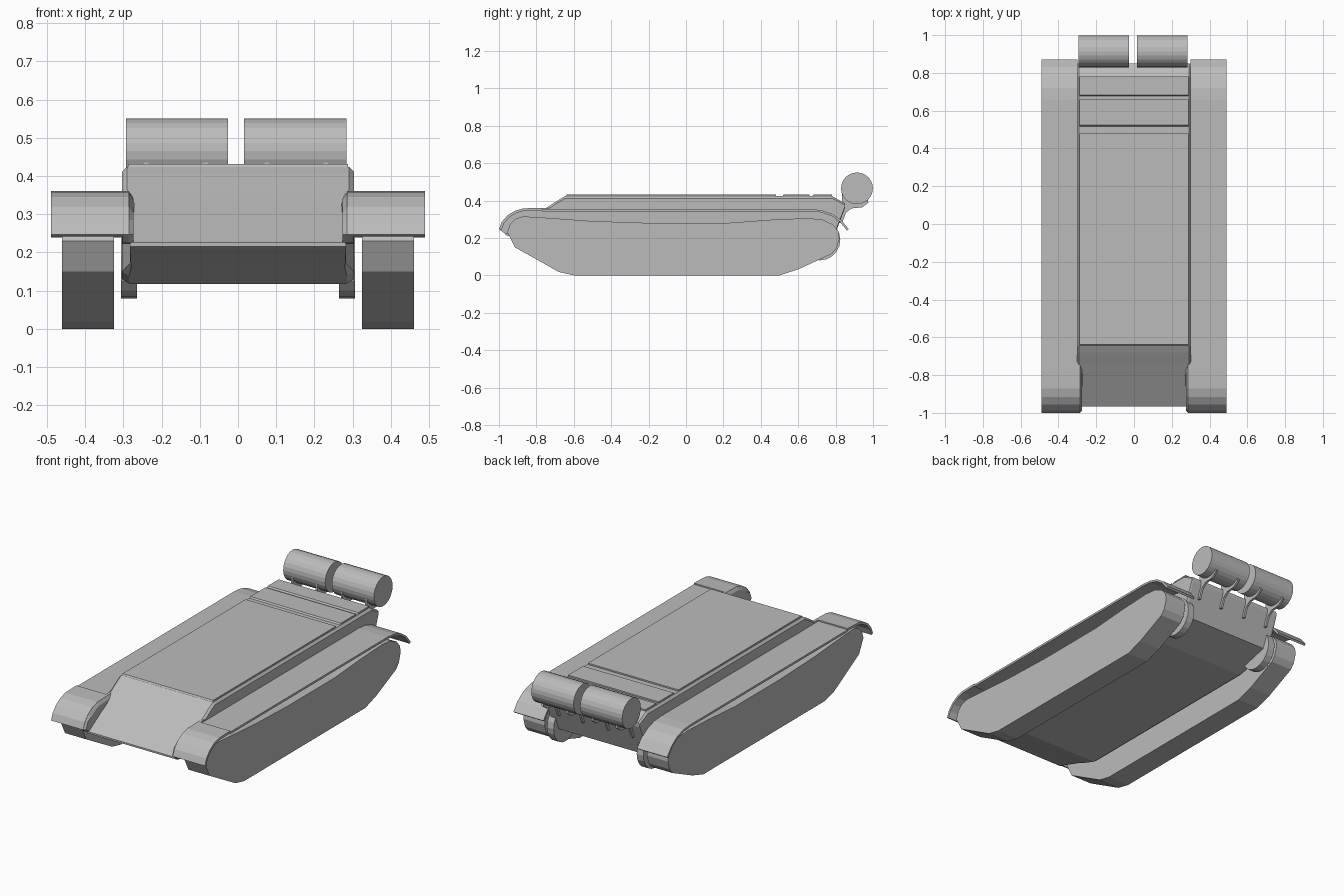
import bpy, bmesh, math

if "Cube" in bpy.data.objects:
    bpy.data.objects.remove(bpy.data.objects["Cube"])

paint = bpy.data.materials.new("plain grey")
paint.diffuse_color = (0.5, 0.5, 0.5, 1)
paint.use_nodes = True
paint.node_tree.nodes["Principled BSDF"].inputs["Base Color"].default_value = paint.diffuse_color


def finish(bm, name, smooth=None):
    bmesh.ops.recalc_face_normals(bm, faces=bm.faces[:])
    mesh = bpy.data.meshes.new(name)
    bm.to_mesh(mesh)
    bm.free()
    mesh.materials.append(paint)
    ob = bpy.data.objects.new(name, mesh)
    bpy.context.collection.objects.link(ob)
    return ob


def loft(name, sections):
    """Join closed rings of points and cap both ends."""
    bm = bmesh.new()
    rings = [[bm.verts.new(p) for p in s] for s in sections]
    n = len(rings[0])
    for a, b in zip(rings, rings[1:]):
        for i in range(n):
            j = (i + 1) % n
            bm.faces.new((a[i], a[j], b[j], b[i]))
    bm.faces.new(rings[0])
    bm.faces.new(rings[-1][::-1])
    return finish(bm, name)


def slab(name, profile, x0, x1):
    """Extrude a y-z outline sideways."""
    return loft(name, [[(x, y, z) for y, z in profile] for x in (x0, x1)])


def band(path, t):
    """Outline of a strip of thickness t below an open path."""
    inner = []
    for i, (y, z) in enumerate(path):
        a, b = path[max(i - 1, 0)], path[min(i + 1, len(path) - 1)]
        dy, dz = b[0] - a[0], b[1] - a[1]
        d = math.hypot(dy, dz)
        inner.append((y + dz / d * t, z - dy / d * t))
    return path + inner[::-1]


def disc(y, z, r, n):
    return [(y + r * math.cos(2 * math.pi * i / n), z + r * math.sin(2 * math.pi * i / n))
            for i in range(n)]


# Hull: stations of y, top z, bottom z, half width at side, half width at floor
stations = [(-0.965, 0.226, 0.216, 0.283, 0.283), (-0.80, 0.327, 0.160, 0.283, 0.28),
            (-0.74, 0.365, 0.138, 0.303, 0.285), (-0.68, 0.404, 0.118, 0.303, 0.285),
            (-0.645, 0.424, 0.118, 0.303, 0.285), (0.55, 0.424, 0.118, 0.303, 0.285),
            (0.78, 0.424, 0.175, 0.303, 0.285), (0.85, 0.385, 0.36, 0.300, 0.295)]
rings = []
for y, zt, zb, w, wb in stations:
    c = min(0.012, (zt - zb) / 3)
    rings.append([(-wb, y, zb), (wb, y, zb), (w, y, zb + c), (w, y, zt - c),
                  (w - c, y, zt), (c - w, y, zt), (-w, y, zt - c), (-w, y, zb + c)])
loft("hull", rings)

# Raised roof and engine deck plates
for name, y0, y1 in (("roof_plate", -0.645, 0.48), ("engine_hatch", 0.515, 0.66),
                     ("radiator_hatch", 0.675, 0.78)):
    front = y0 - 0.002
    slab(name, [(front, 0.42), (y0 + 0.008, 0.432), (y1, 0.432), (y1, 0.42)], -0.288, 0.288)

track = [(-0.955, 0.23), (-0.94, 0.275), (-0.91, 0.303), (-0.87, 0.315), (-0.78, 0.31),
         (-0.5, 0.29), (-0.2, 0.28), (0.22, 0.28), (0.45, 0.297), (0.65, 0.306),
         (0.73, 0.298), (0.785, 0.272), (0.815, 0.235), (0.82, 0.195), (0.805, 0.145),
         (0.78, 0.115), (0.6, 0.032), (0.5, 0), (-0.6, 0), (-0.68, 0.018), (-0.915, 0.15)]
fender = [(-0.77, 0.354), (0.66, 0.354), (0.72, 0.349), (0.78, 0.33), (0.83, 0.296), (0.87, 0.247)]
guard = [(-1.0, 0.247), (-0.985, 0.285), (-0.955, 0.32), (-0.915, 0.345), (-0.87, 0.358),
         (-0.77, 0.361)]

for s, side in ((-1, "left"), (1, "right")):
    slab(side + "_track", track, s * 0.325, s * 0.46)
    slab(side + "_fender", band(fender, 0.012), s * 0.298, s * 0.489)
    slab(side + "_front_mudguard", band(guard, 0.014), s * 0.285, s * 0.489)
    # Inner cheek joining the mudguard to the sloped front, with a rounded edge
    cheek = guard + [(-0.72, 0.361), (-0.735, 0.30), (-0.93, 0.222), (-0.97, 0.225)]
    narrow = [(y + (0.012 if y < -0.9 else 0), z - 0.018 if z > 0.3 else z) for y, z in cheek]
    loft(side + "_mudguard_cheek", [[(s * x, y, z) for y, z in p] for x, p in
                                    ((0.274, narrow), (0.286, cheek), (0.302, cheek))])
    slab(side + "_final_drive", disc(0.715, 0.19, 0.11, 20), s * 0.264, s * 0.306)

# Rear fuel drums
for name, x0, x1 in (("left_drum", -0.293, -0.026), ("right_drum", 0.016, 0.284)):
    slab(name, disc(0.914, 0.465, 0.085, 24), x0, x1)

# Drum brackets: cradle under each drum with an arm down the rear plate
cradle = [(0.914 + 0.084 * math.cos(math.radians(a)), 0.465 + 0.084 * math.sin(math.radians(a)))
          for a in range(200, 316, 19)]
outer = [(0.975, 0.388), (0.94, 0.363), (0.885, 0.358), (0.855, 0.335), (0.835, 0.28),
         (0.815, 0.28), (0.835, 0.36)]
for i, x in enumerate((-0.24, -0.085, 0.075, 0.23)):
    slab("drum_bracket_%d" % (i + 1), cradle + outer, x - 0.006, x + 0.006)
